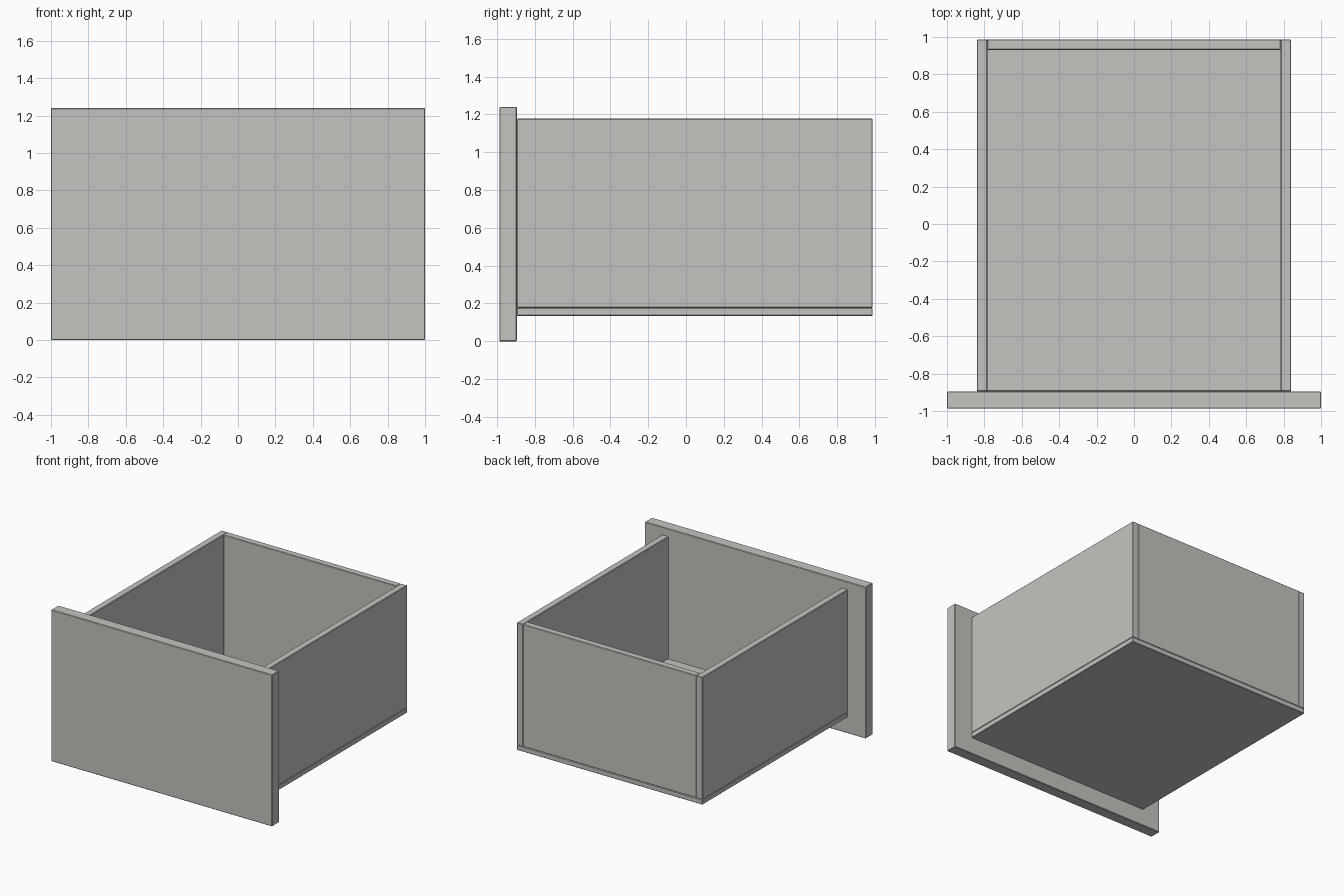
import bpy
import bmesh
from mathutils import Vector

cube = bpy.data.objects.get("Cube")
if cube:
    bpy.data.objects.remove(cube, do_unlink=True)

# Single warm grey finish
grey = bpy.data.materials.new("warm grey")
grey.use_nodes = True
colour = (0.56, 0.55, 0.52, 1)
grey.diffuse_color = colour
grey.node_tree.nodes["Principled BSDF"].inputs["Base Color"].default_value = colour


def board(name, low, high, edge=0.004):
    """Flat board between two corners with finely eased edges."""
    low, high = Vector(low), Vector(high)
    bm = bmesh.new()
    bmesh.ops.create_cube(bm, size=1)
    bmesh.ops.scale(bm, vec=high - low, verts=bm.verts)
    bmesh.ops.bevel(bm, geom=bm.edges[:], offset=edge, segments=1,
                    affect='EDGES', profile=0.5)
    mesh = bpy.data.meshes.new(name)
    bm.to_mesh(mesh)
    bm.free()
    mesh.materials.append(grey)
    obj = bpy.data.objects.new(name, mesh)
    obj.location = (low + high) / 2
    bpy.context.collection.objects.link(obj)
    return obj


# Shared dimensions
depth = 0.987       # half of the overall depth
front_back = -0.895  # rear face of the front panel
outer, inner = 0.84, 0.784
floor_top, rim = 0.177, 1.178

# Wide front panel
board("front_panel", (-1, -depth, 0), (1, front_back, 1.24))

# Drawer floor, running under the walls
board("bottom_panel", (-outer, front_back, 0.135), (outer, depth, floor_top))

# Side walls
for name, a, b in (("left_side", inner, outer), ("right_side", -outer, -inner)):
    board(name, (a, front_back, floor_top), (b, depth, rim))

# Back wall set between the sides
board("back_panel", (-inner, 0.931, floor_top), (inner, depth, rim))
